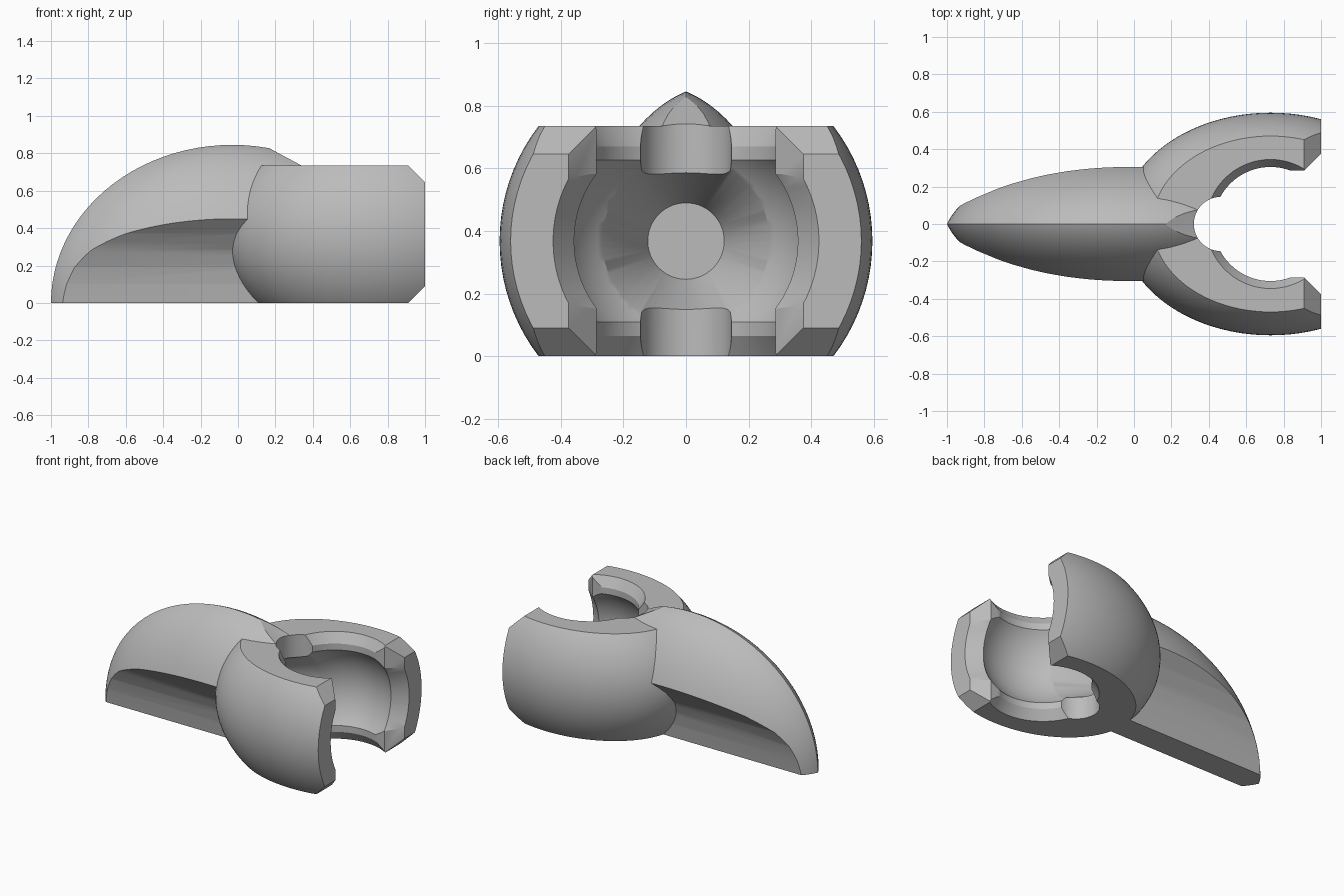
import bpy, bmesh, math
from mathutils import Matrix, Vector

if "Cube" in bpy.data.objects:
    bpy.data.objects.remove(bpy.data.objects["Cube"])

CX, CZ, TOP = 0.73, 0.3675, 0.735   # socket centre and height

grey = bpy.data.materials.new("plain grey")
grey.use_nodes = True
grey.diffuse_color = (0.5, 0.5, 0.5, 1)
grey.node_tree.nodes["Principled BSDF"].inputs["Base Color"].default_value = (0.5, 0.5, 0.5, 1)


def finish(name, bm):
    bmesh.ops.recalc_face_normals(bm, faces=bm.faces)
    mesh = bpy.data.meshes.new(name)
    bm.to_mesh(mesh)
    bm.free()
    mesh.materials.append(grey)
    ob = bpy.data.objects.new(name, mesh)
    bpy.context.collection.objects.link(ob)
    return ob


def ellipsoid(name, centre, radii, u=96, v=48):
    bm = bmesh.new()
    bmesh.ops.create_uvsphere(bm, u_segments=u, v_segments=v, radius=1)
    bm.transform(Matrix.Translation(centre) @ Matrix.Diagonal((*radii, 1)))
    return finish(name, bm)


def prism(name, points, axis, low, high):
    """Extrude a 2D outline along an axis; points use the other two axes in order."""
    bm = bmesh.new()

    def place(p, d):
        co = list(p)
        co.insert(axis, d)
        return bm.verts.new(co)
    a = [place(p, low) for p in points]
    b = [place(p, high) for p in points]
    bm.faces.new(a)
    bm.faces.new(b)
    for i in range(len(a)):
        j = (i + 1) % len(a)
        bm.faces.new((a[i], a[j], b[j], b[i]))
    return finish(name, bm)


def turned(name, profile, matrix, n=72):
    """Closed solid turned round local z from (radius, height) pairs."""
    bm = bmesh.new()
    rings = []
    for r, h in profile:
        rings.append([bm.verts.new((r * math.cos(t), r * math.sin(t), h))
                      for t in (2 * math.pi * k / n for k in range(n))])
    for a, b in zip(rings, rings[1:]):
        for i in range(n):
            j = (i + 1) % n
            bm.faces.new((a[i], a[j], b[j], b[i]))
    bm.faces.new(rings[0])
    bm.faces.new(rings[-1])
    bm.transform(matrix)
    return finish(name, bm)


def combine(target, tool, operation):
    mod = target.modifiers.new(tool.name, "BOOLEAN")
    mod.operation = operation
    mod.solver = "EXACT"
    mod.object = tool
    bpy.context.view_layer.objects.active = target
    bpy.ops.object.modifier_apply(modifier=mod.name)
    bpy.data.objects.remove(tool)


# Claw: pointed lens with an elliptical side outline
bm = bmesh.new()
bmesh.ops.create_uvsphere(bm, u_segments=96, v_segments=48, radius=1)
for vert in bm.verts:
    a, b, c = vert.co
    rho2 = min(1, a * a + b * b)
    y = 0.468 * (math.sqrt(1.05 - rho2) - math.sqrt(0.05))
    y = 0 if abs(c) < 1e-5 else math.copysign(y, c)
    vert.co = Vector((-0.03 + 0.97 * a, y, 0.845 * b))
claw = finish("claw_and_socket", bm)

# Undercut lower flanks of the claw
half = [(0.09, 0), (0.105, 0.1), (0.126, 0.19), (0.164, 0.28),
        (0.23, 0.37), (0.31, 0.455), (0.45, 0.56), (0.45, 1)]
outline = half + [(-y, z) for y, z in reversed(half)]
combine(claw, prism("flank_profile", outline, 0, -1.2, 0.6), "INTERSECT")

# Socket: ellipsoid trimmed flat, with bevelled mouth corners
socket = ellipsoid("socket", (CX, 0, CZ), (0.8, 0.595, 0.6))
trim = [(-0.3, 0), (0.91, 0), (1, 0.09), (1, TOP - 0.09), (0.91, TOP), (-0.3, TOP)]
combine(socket, prism("socket_trim", trim, 1, -0.8, 0.8), "INTERSECT")
combine(claw, socket, "UNION")

# Ball cavity, vertical opening, mouth, hinge notch and rear bore
along_x = Matrix.Translation((0, 0, CZ)) @ Matrix.Rotation(math.pi / 2, 4, "Y")
mouth = [(CX, -0.285), (0.91, -0.285), (1.01, -0.385),
         (1.01, 0.385), (0.91, 0.285), (CX, 0.285)]
cutters = [
    ellipsoid("ball_cavity", (CX, 0, CZ), (0.4, 0.4, 0.4)),
    turned("opening", [(0.352, -0.01), (0.305, 0.065), (0.305, 0.67), (0.345, TOP),
                       (0.4, TOP + 0.001), (0.56, 0.826), (0.83, 1)],
           Matrix.Translation((CX, 0, 0))),
    prism("mouth", mouth, 2, -0.1, 1),
    turned("mouth_bevel", [(0.35, 0.9), (0.432, 1.01)], along_x),
    turned("notch", [(0.145, -0.1), (0.145, 1)], Matrix.Translation((0.465, 0, 0))),
    turned("rear_bore", [(0.122, 0.1), (0.275, 0.45)], along_x),
]
for cutter in cutters:
    combine(claw, cutter, "DIFFERENCE")

# Smooth curves, sharp edges
bpy.ops.object.select_all(action="DESELECT")
claw.select_set(True)
bpy.context.view_layer.objects.active = claw
bpy.ops.object.shade_smooth_by_angle(angle=math.radians(25))
